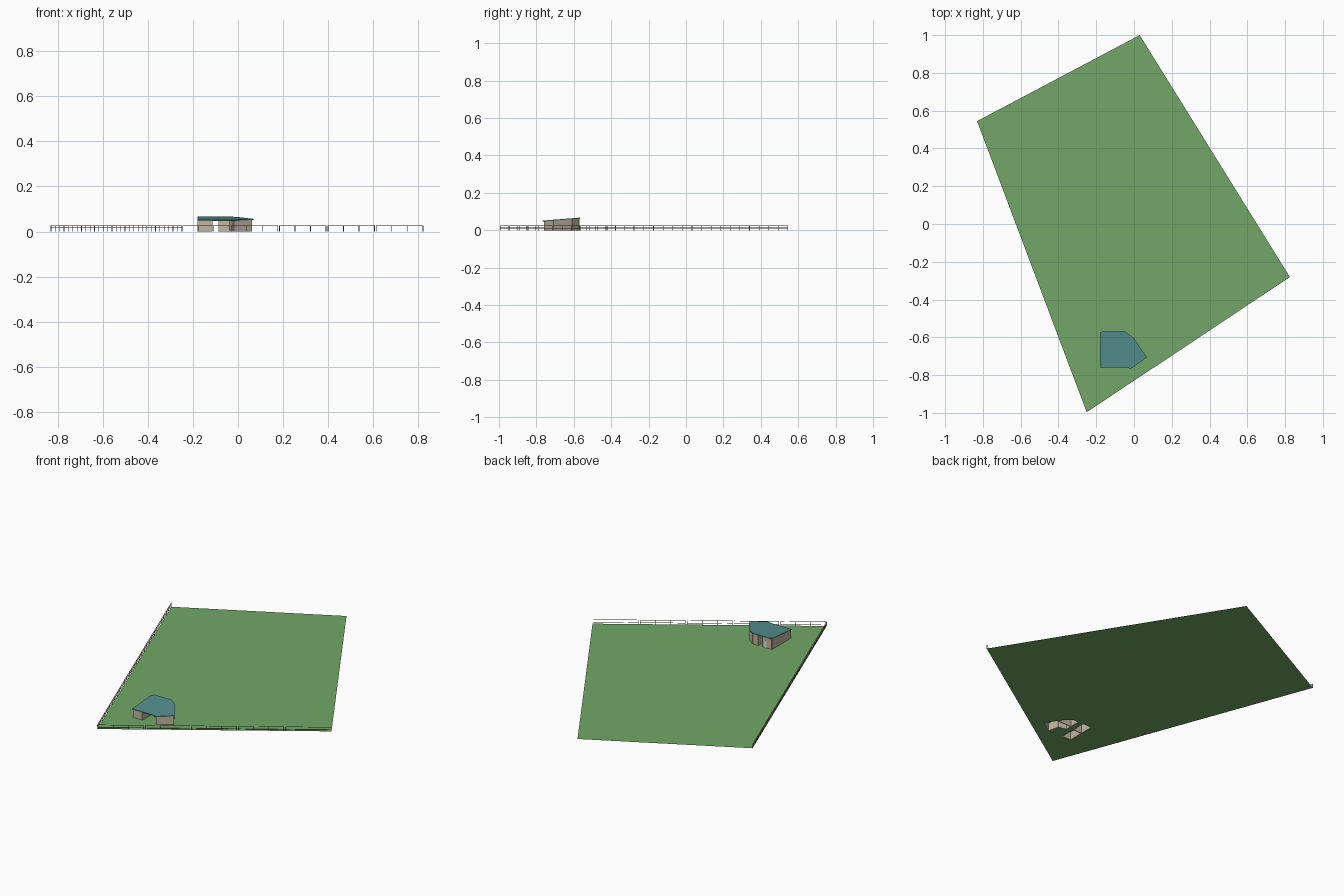
import bpy, bmesh
from mathutils import Vector

if "Cube" in bpy.data.objects:
    bpy.data.objects.remove(bpy.data.objects["Cube"])


def material(name, rgb):
    m = bpy.data.materials.new(name)
    m.diffuse_color = (*rgb, 1)
    m.use_nodes = True
    m.node_tree.nodes["Principled BSDF"].inputs["Base Color"].default_value = m.diffuse_color
    return m


GRASS = material("grass green", (0.17, 0.39, 0.14))
ROOF = material("roof teal", (0.09, 0.27, 0.27))
WALL = material("wall tan", (0.54, 0.47, 0.36))
WOOD = material("fence brown", (0.20, 0.12, 0.07))
WHITE = material("door white", (0.85, 0.85, 0.82))


def make(name, bm, mat):
    mesh = bpy.data.meshes.new(name)
    bm.to_mesh(mesh)
    bm.free()
    mesh.materials.append(mat)
    ob = bpy.data.objects.new(name, mesh)
    bpy.context.collection.objects.link(ob)
    return ob


def prism(bm, outline, low, high):
    """Closed solid over an outline; low and high give z at (x, y)."""
    a = [bm.verts.new((x, y, low(x, y))) for x, y in outline]
    b = [bm.verts.new((x, y, high(x, y))) for x, y in outline]
    n = len(outline)
    faces = [bm.faces.new(a[::-1]), bm.faces.new(b)]
    for i in range(n):
        j = (i + 1) % n
        faces.append(bm.faces.new((a[i], a[j], b[j], b[i])))
    bmesh.ops.recalc_face_normals(bm, faces=faces)


def strip(p, q, width):
    """Plan rectangle along the line from p to q."""
    p, q = Vector(p), Vector(q)
    d = (q - p).normalized() * width / 2
    s = Vector((-d.y, d.x))
    return [p - s, q - s, q + s, p + s]


def roof_low(x, y):
    return 0.047 + (y + 0.76) * 0.08


def roof_high(x, y):
    return roof_low(x, y) + 0.005


def level(z):
    return lambda x, y: z


# Plot corners and the two room blocks under the shared roof
A, B, C, D = (-0.83, 0.545), (0.03, 1.0), (0.825, -0.28), (-0.25, -0.995)
left_block = [(-0.177, -0.755), (-0.115, -0.755), (-0.115, -0.573), (-0.177, -0.573)]
right_block = [(-0.02, -0.757), (0.06, -0.707), (-0.003, -0.61), (-0.05, -0.573),
               (-0.085, -0.573), (-0.085, -0.68), (-0.035, -0.69)]

# Lawn, open beneath the rooms
bm = bmesh.new()
for loop in ([A, D, C, B], left_block, right_block):
    vs = [bm.verts.new((x, y, 0)) for x, y in loop]
    for i in range(len(vs)):
        bm.edges.new((vs[i - 1], vs[i]))
bmesh.ops.triangle_fill(bm, use_beauty=True, edges=bm.edges[:], normal=(0, 0, 1))
for f in bm.faces:
    f.normal_update()
    if f.normal.z < 0:
        f.normal_flip()
make("lawn", bm, GRASS)

# Outer walls and partitions, cut to the roof slope
for name, block in (("left_room_walls", left_block), ("right_room_walls", right_block)):
    bm = bmesh.new()
    for i in range(len(block)):
        prism(bm, strip(block[i - 1], block[i], 0.005), level(0), roof_low)
    make(name, bm, WALL)
bm = bmesh.new()
for p, q in (((-0.177, -0.66), (-0.115, -0.66)), ((-0.085, -0.64), (0.01, -0.64))):
    prism(bm, strip(p, q, 0.004), level(0), roof_low)
make("partition_walls", bm, WALL)

# Back door
bm = bmesh.new()
prism(bm, strip((-0.142, -0.57), (-0.127, -0.57), 0.003), level(0), level(0.042))
make("back_door", bm, WHITE)

# Sloping roof slab
bm = bmesh.new()
prism(bm, [(-0.18, -0.76), (-0.04, -0.76), (-0.016, -0.766), (0.068, -0.706),
           (0.0, -0.605), (-0.05, -0.566), (-0.165, -0.566), (-0.18, -0.58)],
      roof_low, roof_high)
make("roof", bm, ROOF)


def fence(name, start, end, panels, posts, rails, gap):
    """Panels of thin posts and rails between two plot corners."""
    start, end = Vector(start), Vector(end)
    bm = bmesh.new()
    for i in range(panels):
        p = start.lerp(end, (i + gap) / panels)
        q = start.lerp(end, (i + 1 - gap) / panels)
        for z in rails:
            prism(bm, strip(p, q, 0.0016), level(z - 0.001), level(z + 0.001))
        step = (q - p).normalized() * 0.001
        for k in range(posts):
            c = p.lerp(q, k / (posts - 1))
            prism(bm, strip(c - step, c + step, 0.002), level(0), level(0.026))
    make(name, bm, WOOD)


fence("left_fence", A, D, 15, 3, (0.009, 0.017, 0.025), 0.005)
fence("front_fence", D, C, 5, 4, (0.009, 0.025), 0.02)
